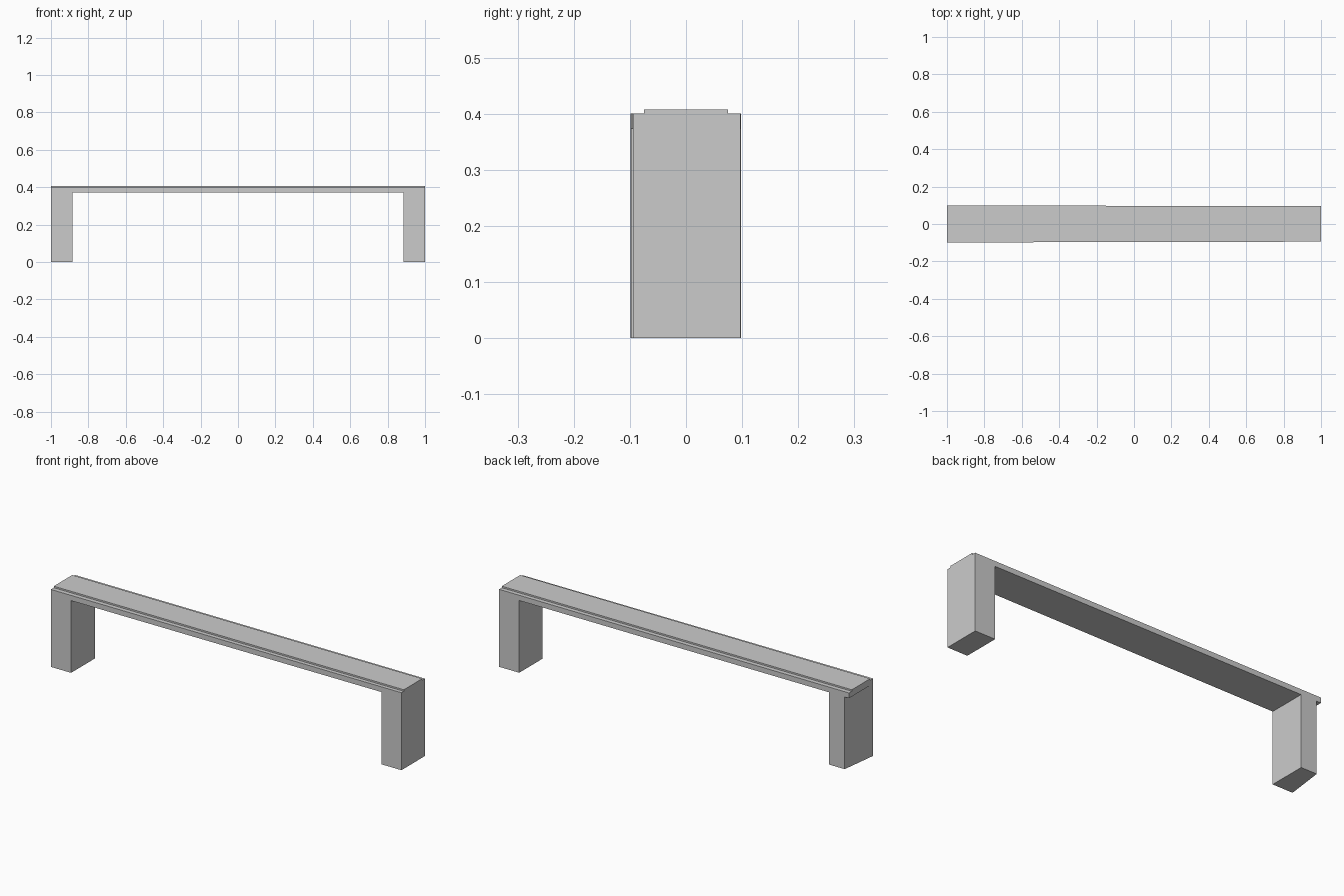
import bpy
import bmesh

cube = bpy.data.objects.get("Cube")
if cube:
    bpy.data.objects.remove(cube, do_unlink=True)

# Single plain grey finish
grey = bpy.data.materials.new("light_grey")
grey.use_nodes = True
color = (0.6, 0.6, 0.6, 1.0)
grey.diffuse_color = color
grey.node_tree.nodes["Principled BSDF"].inputs["Base Color"].default_value = color

HEIGHT, UNDERSIDE, LEG = 0.40, 0.373, 0.115


def front(x):
    """Front edge, tapering slightly toward +x."""
    return -0.0965 + 0.002 * x


def back(x):
    """Back edge, tapering slightly toward +x."""
    return 0.0975 - 0.0005 * x


def prism(name, outline, bottom, top):
    """Extrude a counter-clockwise footprint between two heights."""
    bm = bmesh.new()
    face = bm.faces.new([bm.verts.new((x, y, bottom)) for x, y in outline])
    grown = bmesh.ops.extrude_face_region(bm, geom=[face])["geom"]
    for v in grown:
        if isinstance(v, bmesh.types.BMVert):
            v.co.z = top
    bmesh.ops.recalc_face_normals(bm, faces=bm.faces)
    mesh = bpy.data.meshes.new(name)
    bm.to_mesh(mesh)
    bm.free()
    mesh.materials.append(grey)
    obj = bpy.data.objects.new(name, mesh)
    bpy.context.collection.objects.link(obj)
    return obj


def span(x0, x1, skew=0.0):
    """Footprint between two x positions; skew insets the back corner at x0."""
    return [(x0, front(x0)), (x1, front(x1)),
            (x1, back(x1)), (x0 + skew, back(x0 + skew))]


# Legs: the right one has a slanted outer face under the beam end
prism("right_leg", span(-1, -1 + LEG, 0.025), 0, UNDERSIDE)
prism("left_leg", span(1 - LEG, 1), 0, UNDERSIDE)

# Beam across both legs
prism("beam", span(-1, 1), UNDERSIDE, HEIGHT)

# Raised strip along the top
prism("top_strip", [(-1, -0.075), (1, -0.075), (1, 0.075), (-1, 0.075)],
      HEIGHT, HEIGHT + 0.008)
